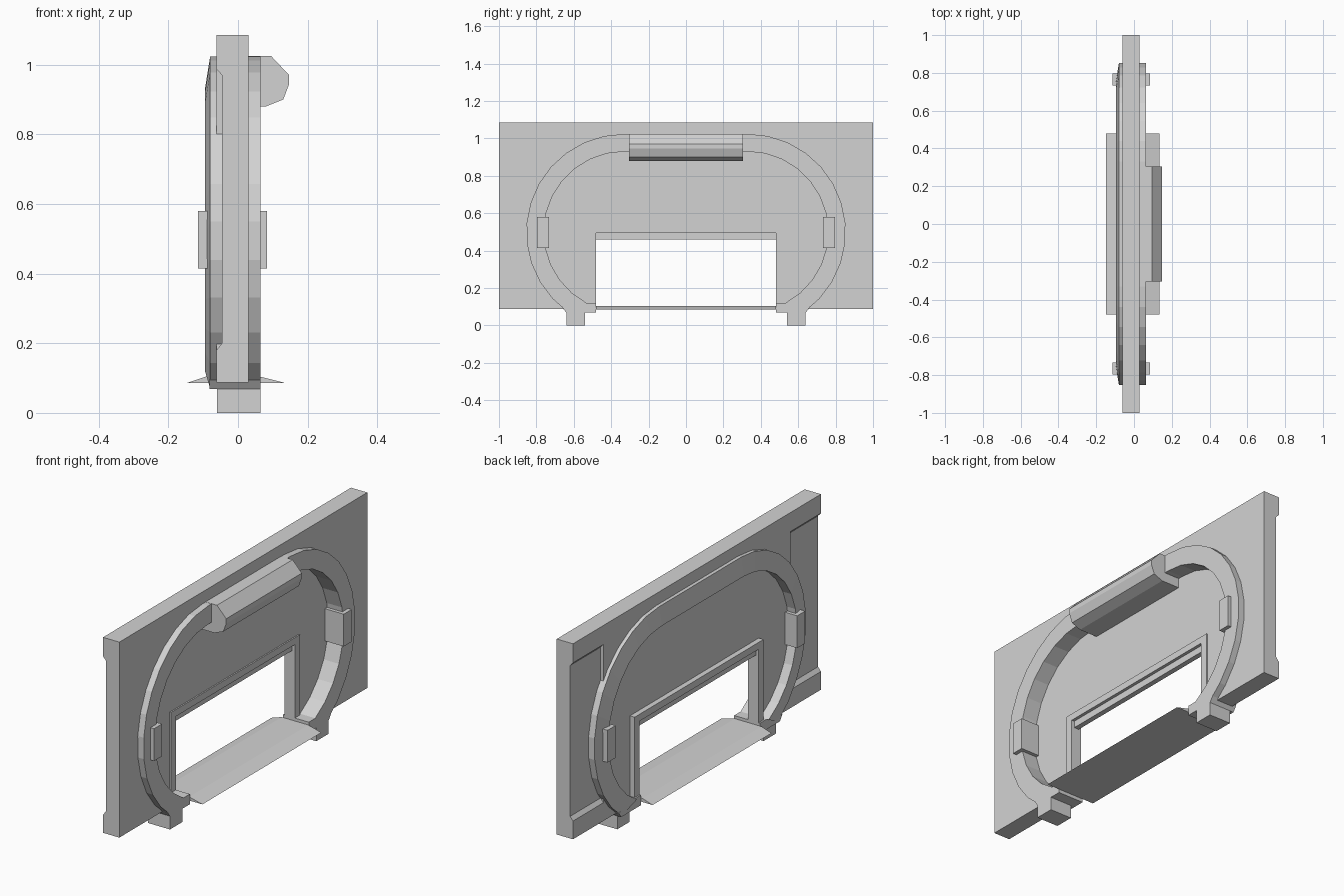
import bpy, bmesh, math

cube = bpy.data.objects.get("Cube")
if cube:
    bpy.data.objects.remove(cube, do_unlink=True)

grey = bpy.data.materials.new("plain_grey")
grey.use_nodes = True
colour = (0.65, 0.65, 0.65, 1)
grey.diffuse_color = colour
grey.node_tree.nodes["Principled BSDF"].inputs["Base Color"].default_value = colour


def finish(name, bm):
    bmesh.ops.recalc_face_normals(bm, faces=bm.faces[:])
    mesh = bpy.data.meshes.new(name)
    bm.to_mesh(mesh)
    bm.free()
    mesh.materials.append(grey)
    obj = bpy.data.objects.new(name, mesh)
    bpy.context.collection.objects.link(obj)
    return obj


def prism(name, pts, axis, a, b):
    """Extrude a (y, z) outline along x, or an (x, z) outline along y."""
    bm = bmesh.new()
    place = (lambda p, t: (t, *p)) if axis == "x" else (lambda p, t: (p[0], t, p[1]))
    ends = [[bm.verts.new(place(p, t)) for p in pts] for t in (a, b)]
    for end in ends:
        bm.faces.new(end)
    for i in range(len(pts)):
        j = (i + 1) % len(pts)
        bm.faces.new((ends[0][i], ends[0][j], ends[1][j], ends[1][i]))
    return finish(name, bm)


def box(name, x, y, z):
    return prism(name, [(y[0], z[0]), (y[1], z[0]), (y[1], z[1]), (y[0], z[1])], "x", *x)


def mirrored(pts, side):
    return [(side * y, z) for y, z in pts]


STEPS = 12


def arc(radius, start):
    """Stadium arch outline, from the +y bottom over the top to the -y bottom."""
    angles = [math.radians(start + (90 - start) * i / STEPS) for i in range(STEPS + 1)]
    right = [(0.33 + radius * math.cos(t), 0.5 + radius * math.sin(t)) for t in angles]
    return right + mirrored(right[::-1], -1)


BACK, FACE = -0.062, 0.03
BASE, TOP = 0.087, 1.085

# Thick wall slab around the arch
inside = arc(0.48, -58)
wall = prism("wall", inside + [(-0.584, BASE), (-1, BASE), (-1, TOP), (1, TOP),
                               (1, BASE), (0.584, BASE)], "x", BACK, FACE)

# Shallow bevelled recesses at both ends of the wall's back
for side in (-1, 1):
    cutter = prism("recess_cutter", [(-0.2, 0.18), (BACK, 0.18), (-0.046, 0.2),
                                     (-0.046, 0.97), (BACK, 0.988), (-0.2, 0.988)],
                   "y", side * 0.755, side * 1.1)
    cutter.hide_render = True
    mod = wall.modifiers.new("recess", "BOOLEAN")
    mod.operation = "DIFFERENCE"
    mod.solver = "EXACT"
    mod.object = cutter
    bpy.context.view_layer.objects.active = wall
    bpy.ops.object.modifier_apply(modifier=mod.name)
    bpy.data.objects.remove(cutter, do_unlink=True)

# Thin panel inside the arch, with the doorway
prism("inner_panel", inside + [(-0.5, 0.1), (-0.5, 0.51), (0.5, 0.51), (0.5, 0.1)],
      "x", -0.047, -0.022)

# Arched ring, open at the bottom, slanted on the back
bm = bmesh.new()
rows = []
for outer, inner in zip(arc(0.524, -55), arc(0.43, -62)):
    section = [(0.064, *outer), (0.064, *inner), (-0.095, *inner), (-0.08, *outer)]
    rows.append([bm.verts.new(p) for p in section])
for r, s in zip(rows, rows[1:]):
    for i in range(4):
        j = (i + 1) % 4
        bm.faces.new((r[i], r[j], s[j], s[i]))
bm.faces.new(rows[0])
bm.faces.new(rows[-1])
finish("arch_ring", bm)

# Feet, ring brackets, clamps and door jambs on both sides
for side, label in ((-1, "front"), (1, "back")):
    bracket = [(0.48, 0.068), (0.48, 0.12), (0.55, 0.12), (0.66, 0.095), (0.64, 0.068)]
    prism(label + "_bracket", mirrored(bracket, side), "x", -0.082, 0.064)
    box(label + "_foot", (-0.06, 0.064), (side * 0.54, side * 0.64), (0, 0.1))
    box(label + "_clamp", (-0.115, 0.084), (side * 0.733, side * 0.797), (0.415, 0.58))
    box(label + "_jamb", (-0.074, -0.015), (side * 0.48, side * 0.52), (0.1, 0.53))

# Door header and the bar tucked under it
box("door_header", (-0.074, -0.015), (-0.48, 0.48), (0.495, 0.53))
box("header_bar", (-0.058, -0.031), (-0.48, 0.48), (0.46, 0.495))

# Threshold plate sloping down on both sides
prism("threshold", [(-0.147, 0.086), (-0.09, 0.105), (0.06, 0.105), (0.135, 0.086)],
      "y", -0.48, 0.48)

# Faceted housing above the doorway
prism("shutter_housing", [(-0.03, 1.025), (0.095, 1.025), (0.147, 0.97), (0.147, 0.945),
                          (0.13, 0.9), (0.08, 0.88), (-0.03, 0.88)], "y", -0.305, 0.305)
